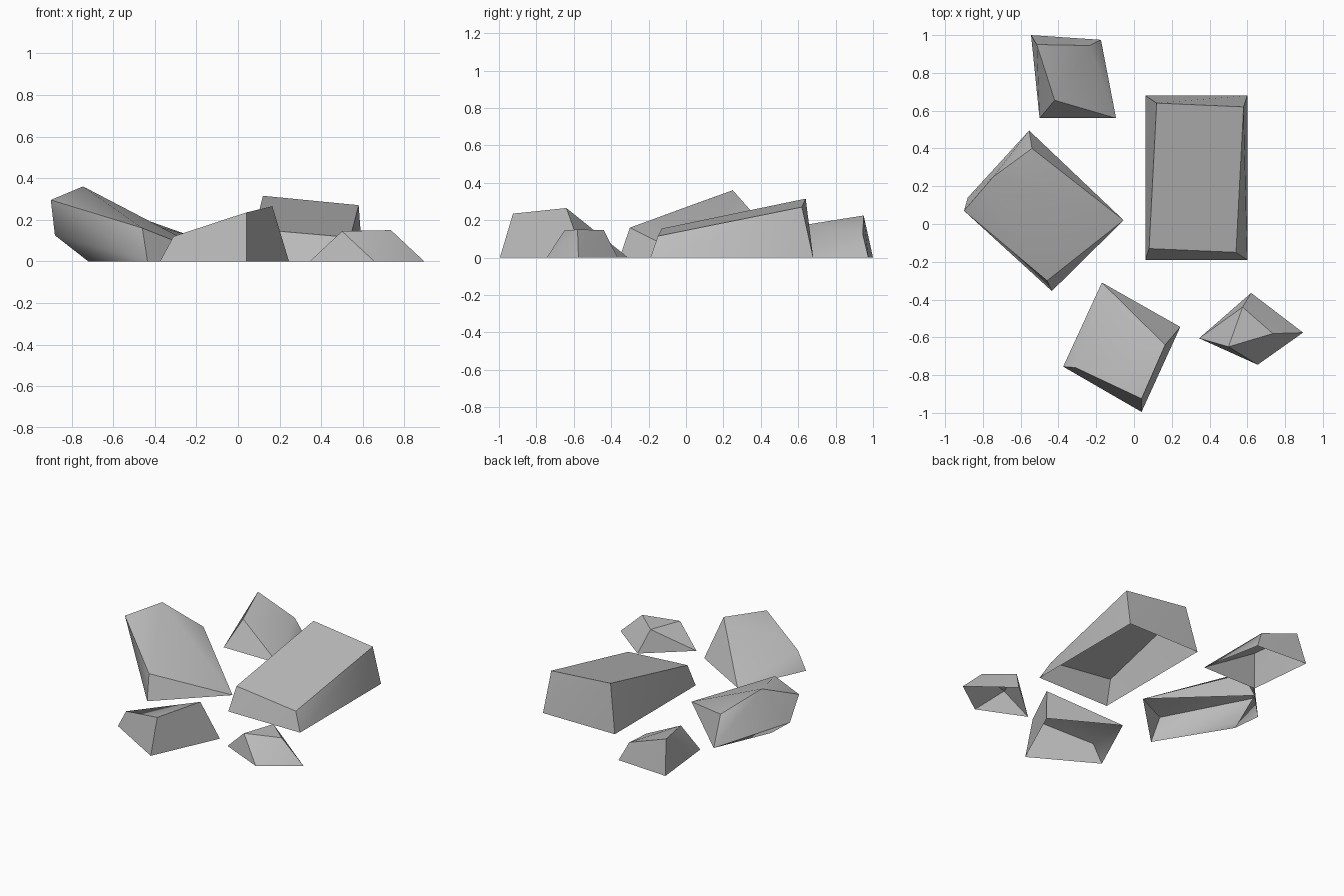
import bpy
import bmesh
from math import radians

default = bpy.data.objects.get("Cube")
if default:
    bpy.data.objects.remove(default, do_unlink=True)

# One plain stone colour
stone = bpy.data.materials.new("stone_grey")
stone.use_nodes = True
colour = (0.5, 0.5, 0.5, 1.0)
stone.diffuse_color = colour
shader = next(n for n in stone.node_tree.nodes if n.type == "BSDF_PRINCIPLED")
shader.inputs["Base Color"].default_value = colour
shader.inputs["Roughness"].default_value = 0.9


def make_rock(name, footprint, peaks, smooth_angle=40):
    """Wrap a hull around ground corners and raised corners, open underneath."""
    bm = bmesh.new()
    for x, y in footprint:
        bm.verts.new((x, y, 0))
    for corner in peaks:
        bm.verts.new(corner)
    bmesh.ops.convex_hull(bm, input=list(bm.verts))
    bmesh.ops.recalc_face_normals(bm, faces=list(bm.faces))

    # Open the underside
    underside = [f for f in bm.faces if all(v.co.z < 0.001 for v in f.verts)]
    bmesh.ops.delete(bm, geom=underside, context="FACES")

    # Join facets that are practically flat
    bmesh.ops.dissolve_limit(bm, angle_limit=radians(2),
                             verts=list(bm.verts), edges=list(bm.edges))

    mesh = bpy.data.meshes.new(name)
    bm.to_mesh(mesh)
    bm.free()
    mesh.materials.append(stone)
    mesh.shade_smooth()
    mesh.set_sharp_from_angle(angle=radians(smooth_angle))
    rock = bpy.data.objects.new(name, mesh)
    bpy.context.collection.objects.link(rock)
    return rock


# Long slab that rises towards the back
make_rock(
    "slab_rock",
    footprint=[(0.06, -0.19), (0.6, -0.19), (0.6, 0.68), (0.06, 0.68)],
    peaks=[(0.08, -0.13, 0.155), (0.54, -0.15, 0.115),
           (0.58, 0.62, 0.27), (0.12, 0.64, 0.315)],
)

# Large rock with an overhanging outer side
make_rock(
    "overhanging_rock",
    footprint=[(-0.435, -0.355), (-0.055, 0.02), (-0.555, 0.495), (-0.72, 0.11)],
    peaks=[(-0.46, -0.3, 0.16), (-0.9, 0.07, 0.295), (-0.745, 0.25, 0.36),
           (-0.54, 0.4, 0.19), (-0.88, 0.14, 0.125)],
)

# Wedge at the front
make_rock(
    "front_wedge_rock",
    footprint=[(-0.375, -0.755), (0.04, -0.995), (0.245, -0.545), (-0.17, -0.31)],
    peaks=[(-0.31, -0.76, 0.12), (0.04, -0.925, 0.235), (0.165, -0.64, 0.265)],
)

# Smallest rock at the front corner
make_rock(
    "small_rock",
    footprint=[(0.345, -0.605), (0.655, -0.745), (0.895, -0.575), (0.62, -0.365)],
    peaks=[(0.5, -0.65, 0.145), (0.735, -0.58, 0.15), (0.575, -0.44, 0.147)],
)

# Leaning rock at the back
make_rock(
    "back_rock",
    footprint=[(-0.5, 0.56), (-0.095, 0.56), (-0.175, 0.975), (-0.545, 1.0)],
    peaks=[(-0.42, 0.655, 0.178), (-0.515, 0.95, 0.225), (-0.235, 0.945, 0.125)],
)
